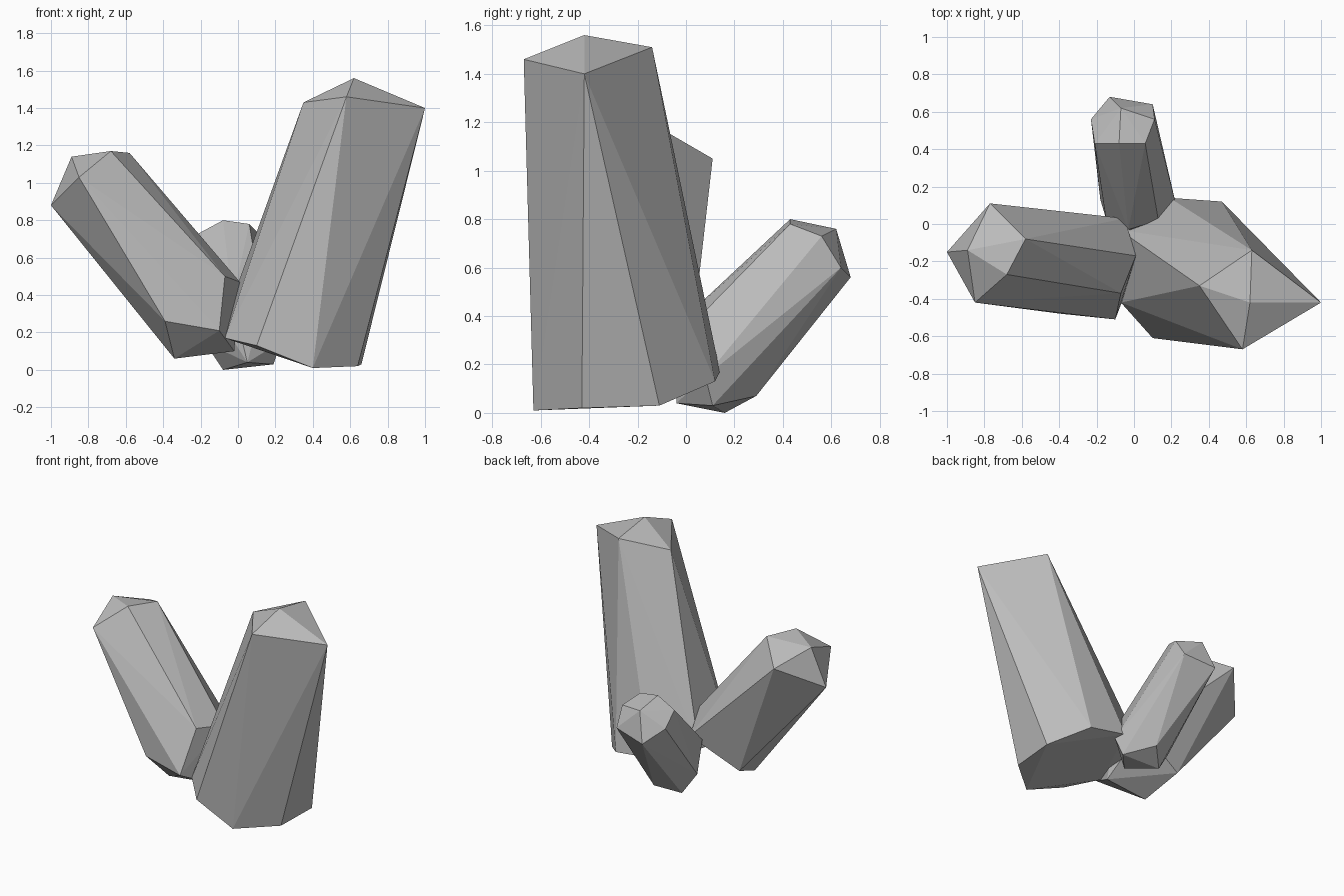
import bpy
import bmesh
from math import radians

default_cube = bpy.data.objects.get("Cube")
if default_cube:
    bpy.data.objects.remove(default_cube, do_unlink=True)

# Single stone colour
stone = bpy.data.materials.new("grey_stone")
stone.use_nodes = True
grey = (0.5, 0.5, 0.5, 1)
stone.diffuse_color = grey
stone.node_tree.nodes["Principled BSDF"].inputs["Base Color"].default_value = grey


def make_crystal(name, apex, shoulder, base):
    """Faceted shard: a pointed cap on a shoulder ring, skinned down to a base ring."""
    bm = bmesh.new()
    for point in [apex] + shoulder + base:
        bm.verts.new(point)
    hull = bmesh.ops.convex_hull(bm, input=bm.verts[:])
    loose = {item for item in hull["geom_interior"] + hull["geom_unused"]
             if isinstance(item, bmesh.types.BMVert)}
    bmesh.ops.delete(bm, geom=list(loose), context="VERTS")
    # Merge nearly coplanar triangles into clean facets
    bmesh.ops.dissolve_limit(bm, angle_limit=radians(1.5),
                             verts=bm.verts[:], edges=bm.edges[:])
    bmesh.ops.recalc_face_normals(bm, faces=bm.faces[:])
    mesh = bpy.data.meshes.new(name)
    bm.to_mesh(mesh)
    bm.free()
    mesh.materials.append(stone)
    crystal = bpy.data.objects.new(name, mesh)
    bpy.context.collection.objects.link(crystal)
    return crystal


# Tall four-sided shard leaning to the left side of the model
make_crystal(
    "tall_crystal",
    apex=(.62, -.42, 1.56),
    shoulder=[(.58, -.67, 1.46), (1, -.42, 1.4), (.63, -.14, 1.51), (.35, -.33, 1.43)],
    base=[(.4, -.63, .01), (.64, -.43, .02), (.66, -.11, .03), (.47, .12, .13),
          (.19, .14, .17), (-.08, -.03, .24), (-.07, -.42, .17), (.1, -.61, .13)],
)

# Medium five-sided shard leaning the opposite way
make_crystal(
    "medium_crystal",
    apex=(-.89, -.14, 1.14),
    shoulder=[(-1, -.15, .88), (-.85, -.42, 1.03), (-.68, -.27, 1.17),
              (-.58, -.08, 1.16), (-.77, .11, 1.05)],
    base=[(-.39, -.48, .26), (-.34, -.29, .06), (-.4, -.03, .17), (-.05, .03, .35),
          (.01, -.17, .47), (-.07, -.37, .5), (-.1, -.51, .21), (-.02, -.3, .1)],
)

# Small slender shard leaning backwards
make_crystal(
    "small_crystal",
    apex=(-.07, .62, .76),
    shoulder=[(-.21, .43, .73), (-.08, .43, .8), (.06, .43, .78), (.11, .56, .73),
              (.1, .64, .6), (-.13, .68, .56), (-.23, .56, .65)],
    base=[(-.08, .16, 0), (.05, .29, .07), (.19, .11, .03), (.05, -.04, .04),
          (-.18, .13, .15), (.23, .08, .15), (-.15, .03, .35), (-.03, -.03, .37),
          (.13, .02, .36)],
)
